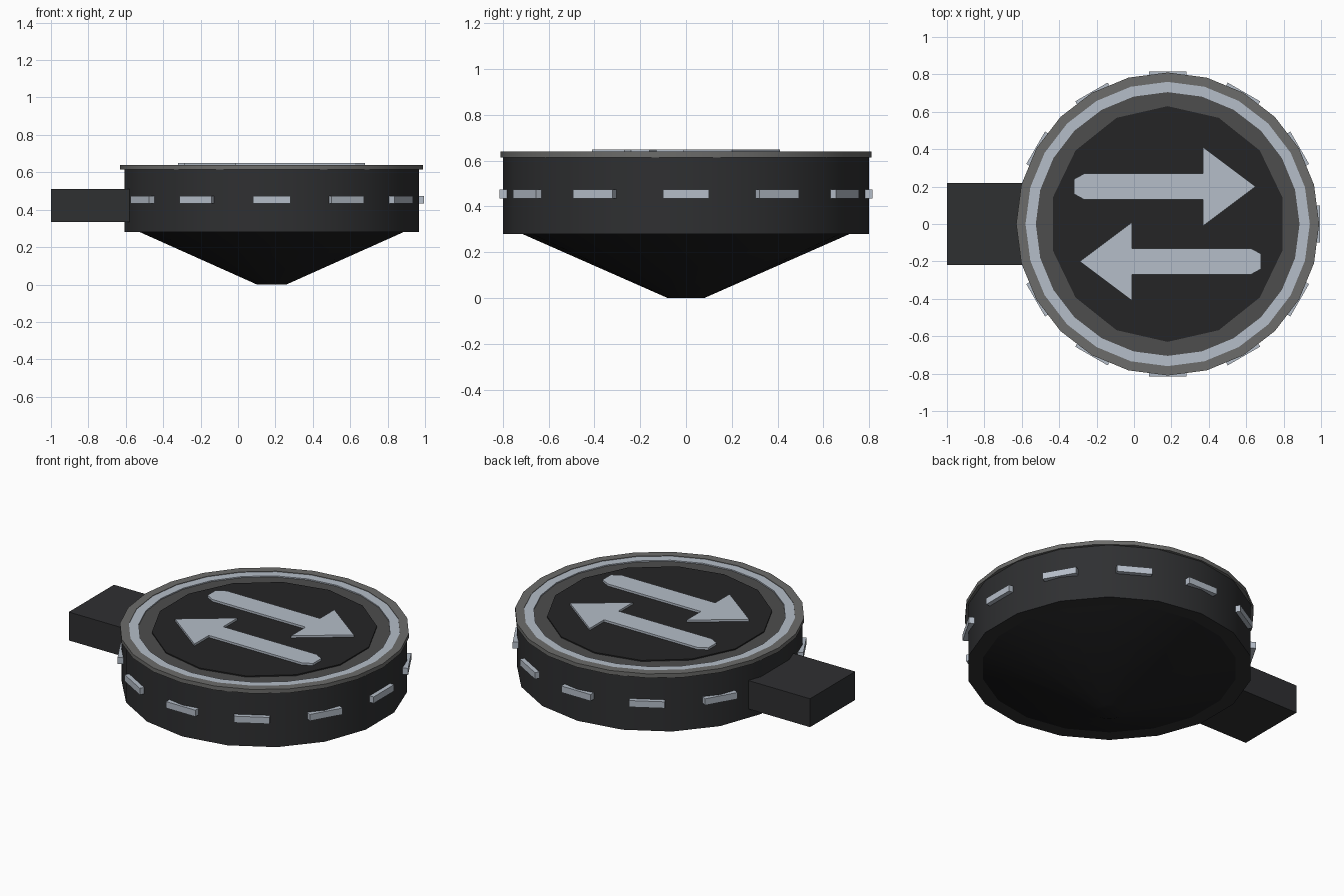
import bpy, math

if "Cube" in bpy.data.objects:
    bpy.data.objects.remove(bpy.data.objects["Cube"])

CX = 0.18  # disc axis


def material(name, rgb):
    m = bpy.data.materials.new(name)
    m.diffuse_color = (*rgb, 1)
    m.use_nodes = True
    m.node_tree.nodes["Principled BSDF"].inputs["Base Color"].default_value = m.diffuse_color
    return m


DARK = material("dark_grey", (0.028, 0.029, 0.031))
BLACK = material("black", (0.013, 0.013, 0.014))
PANEL = material("panel_black", (0.018, 0.018, 0.019))
RIM = material("rim_grey", (0.15, 0.15, 0.145))
RING = material("ring_grey", (0.075, 0.075, 0.075))
LIGHT = material("light_grey", (0.46, 0.51, 0.58))


def make(name, verts, faces, mat, smooth=False):
    me = bpy.data.meshes.new(name)
    me.from_pydata(verts, [], faces)
    ob = bpy.data.objects.new(name, me)
    bpy.context.collection.objects.link(ob)
    me.materials.append(mat)
    if smooth:
        bpy.ops.object.select_all(action='DESELECT')
        bpy.context.view_layer.objects.active = ob
        ob.select_set(True)
        bpy.ops.object.shade_smooth_by_angle(angle=math.radians(30))
    return ob


def lathe(name, profile, n, mat, closed=False, smooth=True):
    """Spin (radius, z) points, listed upward on the outside; cap the ends unless closed."""
    k = len(profile)
    angles = [math.pi / 2 + math.tau * i / n for i in range(n)]
    verts = [(CX + r * math.cos(a), r * math.sin(a), z) for r, z in profile for a in angles]
    faces = []
    for j in range(k if closed else k - 1):
        a, b = j * n, (j + 1) % k * n
        faces += [(a + i, a + (i + 1) % n, b + (i + 1) % n, b + i) for i in range(n)]
    if not closed:
        faces += [tuple(reversed(range(n))), tuple(range((k - 1) * n, k * n))]
    return make(name, verts, faces, mat, smooth)


def ring(name, r0, r1, z0, z1, n, mat):
    return lathe(name, [(r0, z0), (r1, z0), (r1, z1), (r0, z1)], n, mat, closed=True)


def prism(name, outline, z0, z1, mat):
    n = len(outline)
    verts = [(x, y, z) for z in (z0, z1) for x, y in outline]
    faces = [tuple(reversed(range(n))), tuple(range(n, 2 * n))]
    faces += [(i, (i + 1) % n, n + (i + 1) % n, n + i) for i in range(n)]
    return make(name, verts, faces, mat)


# Drum and tapered underside
lathe("drum", [(0.80, 0.28), (0.80, 0.62)], 18, DARK)
lathe("tapered_base", [(0.08, 0.0), (0.72, 0.282)], 18, BLACK)

# Layered top: rim, light band, grey plate, black panel
ring("top_rim", 0.76, 0.81, 0.615, 0.64, 24, RIM)
ring("light_band", 0.705, 0.76, 0.615, 0.637, 24, LIGHT)
lathe("grey_plate", [(0.705, 0.615), (0.705, 0.63)], 24, RING)
lathe("black_panel", [(0.63, 0.62), (0.63, 0.637)], 14, PANEL)

# Side arm
prism("side_arm", [(-1, -0.22), (-0.58, -0.22), (-0.58, 0.22), (-1, 0.22)], 0.335, 0.51, DARK)

# Pair of opposite arrows; the second is turned half round the axis
arrow = [(-0.32, 0.16), (-0.265, 0.13), (0.37, 0.13), (0.37, -0.01), (0.65, 0.20),
         (0.37, 0.41), (0.37, 0.27), (-0.265, 0.27), (-0.32, 0.24)]
prism("arrow_right", arrow, 0.63, 0.65, LIGHT)
prism("arrow_left", [(2 * CX - x, -y) for x, y in arrow], 0.63, 0.65, LIGHT)

# Marker lights around the drum, none behind the arm
for i in range(12):
    if i == 6:
        continue
    ob = prism("marker_light", [(0.77, -0.1), (0.815, -0.1), (0.815, 0.1), (0.77, 0.1)],
               0.434, 0.474, LIGHT)
    ob.location.x = CX
    ob.rotation_euler.z = math.radians(30 * i)
